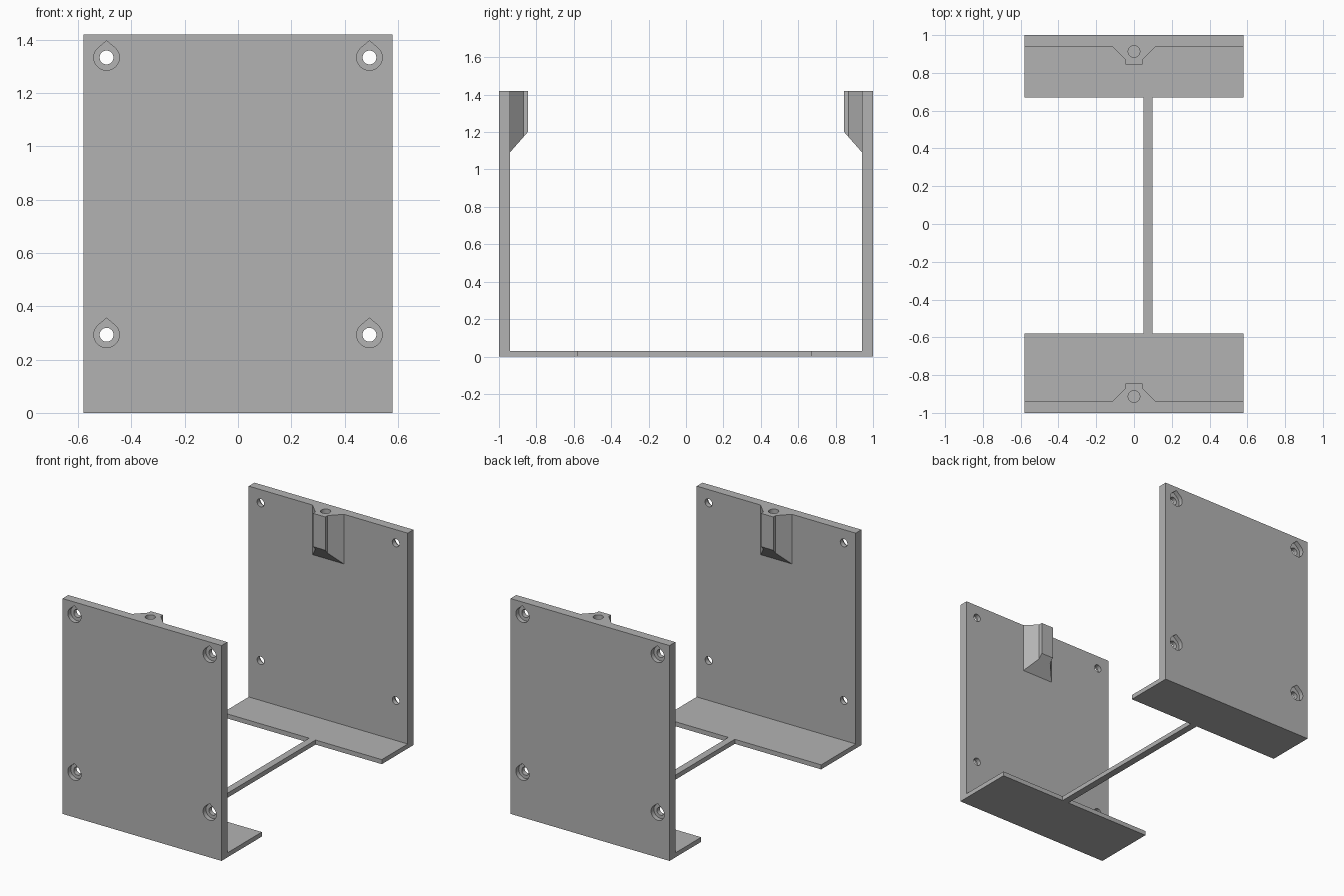
import bpy
import bmesh
import math
from mathutils import Matrix, Vector

if "Cube" in bpy.data.objects:
    bpy.data.objects.remove(bpy.data.objects["Cube"])

HALF_W, HEIGHT, WALL, FLOOR = 0.58, 1.42, 0.06, 0.03

grey = bpy.data.materials.new("matte grey")
grey.use_nodes = True
grey.diffuse_color = (0.45, 0.45, 0.45, 1)
grey.node_tree.nodes["Principled BSDF"].inputs["Base Color"].default_value = grey.diffuse_color


def prism(name, outline, direction):
    """Extrude a planar outline of 3D points along a direction."""
    bm = bmesh.new()
    face = bm.faces.new([bm.verts.new(p) for p in outline])
    new = bmesh.ops.extrude_face_region(bm, geom=[face])["geom"]
    bmesh.ops.translate(bm, vec=Vector(direction),
                        verts=[v for v in new if isinstance(v, bmesh.types.BMVert)])
    bmesh.ops.recalc_face_normals(bm, faces=bm.faces)
    mesh = bpy.data.meshes.new(name)
    bm.to_mesh(mesh)
    bm.free()
    mesh.materials.append(grey)
    obj = bpy.data.objects.new(name, mesh)
    bpy.context.collection.objects.link(obj)
    return obj


def box(name, x0, x1, y0, y1, z0, z1):
    return prism(name, [(x0, y0, z0), (x1, y0, z0), (x1, y1, z0), (x0, y1, z0)],
                 (0, 0, z1 - z0))


def circle(radius, sides=32):
    return [(radius * math.cos(math.tau * i / sides), radius * math.sin(math.tau * i / sides))
            for i in range(sides)]


def teardrop(radius):
    """Circle whose upper arc is replaced by a printable pointed roof."""
    steps, start = 28, math.radians(130)
    arc = [start + math.radians(280) * i / steps for i in range(steps + 1)]
    return [(radius * math.cos(a), radius * math.sin(a)) for a in arc] + \
           [(0, radius / math.sin(math.radians(50)))]


def combine(target, other, operation):
    """Apply a boolean and discard the helper."""
    mod = target.modifiers.new(operation.title(), "BOOLEAN")
    mod.operation, mod.object, mod.solver = operation, other, "EXACT"
    bpy.context.view_layer.update()
    graph = bpy.context.evaluated_depsgraph_get()
    mesh = bpy.data.meshes.new_from_object(target.evaluated_get(graph))
    target.modifiers.clear()
    target.data = mesh
    bpy.data.objects.remove(other)


def end_panel(name, base_depth, turn):
    # L-shaped wall and foot, modelled at the front
    profile = [(-1, 0), (-1 + base_depth, 0), (-1 + base_depth, FLOOR),
               (-1 + WALL, FLOOR), (-1 + WALL, HEIGHT), (-1, HEIGHT)]
    panel = prism(name, [(-HALF_W, y, z) for y, z in profile], (2 * HALF_W, 0, 0))

    # Tapered screw boss with a sloping underside
    half_plan = [(0.13, -0.955), (0.045, -0.87), (0.045, -0.845)]
    plan = half_plan + [(-x, y) for x, y in reversed(half_plan)]
    boss = prism("boss", [(x, y, 1.07) for x, y in plan], (0, 0, HEIGHT - 1.07))
    slope = [(-0.96, 1.07), (-0.96, 1.0), (-0.8, 1.0), (-0.8, 1.252)]
    combine(boss, prism("slope_cutter", [(-0.3, y, z) for y, z in slope], (0.6, 0, 0)),
            "DIFFERENCE")
    combine(panel, boss, "UNION")

    # Blind screw hole in the boss
    combine(panel, prism("screw_cutter",
                         [(x, y - 0.913, 1.2) for x, y in circle(0.031)], (0, 0, 0.3)),
            "DIFFERENCE")

    # Counterbored corner holes
    for x in (-0.493, 0.493):
        for z in (0.293, 1.333):
            for shape, start, depth in ((circle(0.026), -1.05, 0.15),
                                        (teardrop(0.048), -1.02, 0.05)):
                combine(panel, prism("hole_cutter",
                                     [(x + a, start, z + b) for a, b in shape],
                                     (0, depth, 0)), "DIFFERENCE")

    panel.data.transform(Matrix.Rotation(turn, 4, "Z"))
    panel.select_set(True)
    bpy.context.view_layer.objects.active = panel
    bpy.ops.object.shade_smooth_by_angle(angle=math.radians(25))
    panel.select_set(False)
    return panel


bpy.ops.object.select_all(action="DESELECT")
end_panel("front_panel", 0.42, 0)
end_panel("back_panel", 0.33, math.pi)

# Slim bar joining the two feet
box("connecting_bar", 0.05, 0.097, -0.58, 0.67, 0, FLOOR)
